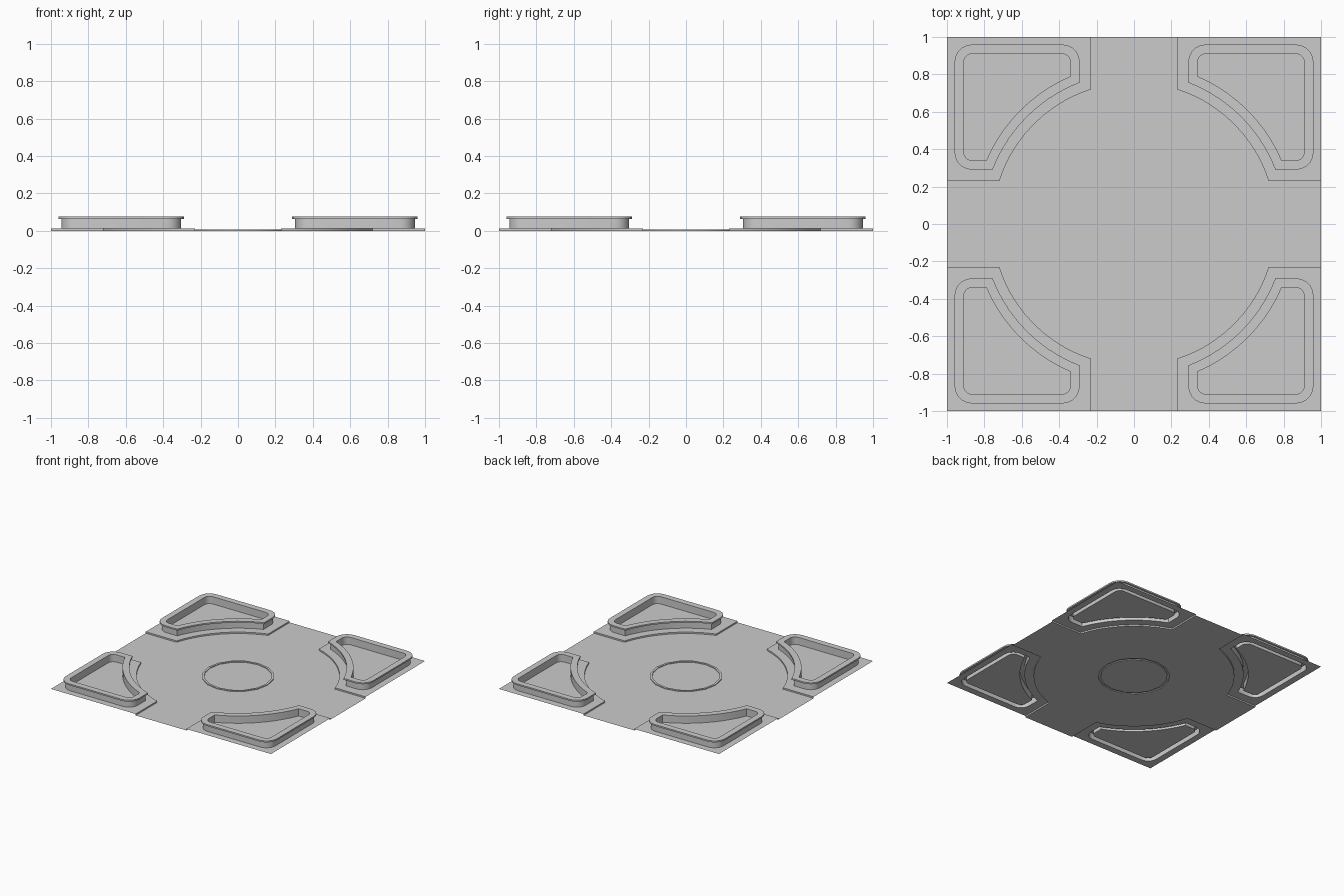
import bpy, bmesh
from math import sin, cos, pi, sqrt, asin, radians

if "Cube" in bpy.data.objects:
    bpy.data.objects.remove(bpy.data.objects["Cube"])

CURB_Z, RIM_LOW, RIM_TOP, BED_Z, DISC_Z = 0.012, 0.064, 0.076, 0.016, 0.006
ROAD, CURB_R = 0.23, 0.756


def arc(cx, cy, r, a0, a1, n):
    return [(cx + r * cos(a0 + (a1 - a0) * i / n), cy + r * sin(a0 + (a1 - a0) * i / n))
            for i in range(n + 1)]


def planter_outline(d):
    """Rounded corner-bed outline, inset by d, counter-clockwise."""
    hi, lo, r, big = 0.96 - d, 0.29 + d, 0.095 - d, 0.81 + d
    a = asin(lo / big)
    pts = arc(hi - r, lo + r, r, -pi / 2, 0, 5)
    pts += arc(hi - r, hi - r, r, 0, pi / 2, 5)
    pts += arc(lo + r, hi - r, r, pi / 2, pi, 5)
    return pts + arc(0, 0, big, pi / 2 - a, a, 10)


def curb_path():
    a = asin(ROAD / CURB_R)
    return [(ROAD, 1)] + arc(0, 0, CURB_R, pi / 2 - a, a, 10) + [(1, ROAD)]


def loop(bm, pts, z):
    return [bm.verts.new((x, y, z)) for x, y in pts]


def bridge(bm, a, b, closed=True):
    n = len(a)
    for i in range(n if closed else n - 1):
        j = (i + 1) % n
        bm.faces.new((a[i], a[j], b[j], b[i]))


def fill(bm, *loops):
    edges = []
    for vs in loops:
        for i in range(len(vs)):
            pair = (vs[i], vs[(i + 1) % len(vs)])
            edges.append(bm.edges.get(pair) or bm.edges.new(pair))
    res = bmesh.ops.triangle_fill(bm, edges=edges, use_beauty=True, normal=(0, 0, 1))
    for f in res["geom"]:
        if isinstance(f, bmesh.types.BMFace):
            f.normal_update()
            if f.normal.z < 0:
                f.normal_flip()


def finish(bm, name, mirror=False):
    me = bpy.data.meshes.new(name)
    bm.to_mesh(me)
    bm.free()
    ob = bpy.data.objects.new(name, me)
    bpy.context.collection.objects.link(ob)
    if mirror:
        m = ob.modifiers.new("four_corners", 'MIRROR')
        m.use_axis = (True, True, False)
        m.use_mirror_merge = False
    bpy.ops.object.select_all(action='DESELECT')
    ob.select_set(True)
    bpy.context.view_layer.objects.active = ob
    bpy.ops.object.shade_smooth_by_angle(angle=radians(30))
    return ob


# Cross-shaped road surface with a round opening
path = curb_path()
outline = []
for sx, sy in ((1, 1), (-1, 1), (-1, -1), (1, -1)):
    part = [(x * sx, y * sy) for x, y in path]
    outline += part[::-1] if sx * sy > 0 else part
ring = arc(0, 0, 0.27, 0, 2 * pi, 16)[:-1]
bm = bmesh.new()
fill(bm, loop(bm, outline, 0), loop(bm, ring, 0))
finish(bm, "road")

# Slightly raised centre ring around a flat disc
bm = bmesh.new()
inner = arc(0, 0, 0.253, 0, 2 * pi, 16)[:-1]
rings = [loop(bm, ring, 0), loop(bm, ring, DISC_Z), loop(bm, inner, DISC_Z), loop(bm, inner, 0)]
for a, b in zip(rings, rings[1:]):
    bridge(bm, a, b)
bm.faces.new(rings[-1])
finish(bm, "centre_disc")

# Raised corner pavement with its curb, open under the planter
bm = bmesh.new()
low, high = loop(bm, path, 0), loop(bm, path, CURB_Z)
bridge(bm, low, high, closed=False)
corner = bm.verts.new((1, 1, CURB_Z))
fill(bm, high + [corner], loop(bm, planter_outline(0.015), CURB_Z))
finish(bm, "corner_pavement", mirror=True)

# Planter: outer wall, overhanging rim, inner wall and bed
bm = bmesh.new()
profile = ((0.015, CURB_Z), (0.015, RIM_LOW), (0, RIM_LOW), (0, RIM_TOP),
           (0.05, RIM_TOP), (0.05, BED_Z))
loops = [loop(bm, planter_outline(d), z) for d, z in profile]
for a, b in zip(loops, loops[1:]):
    bridge(bm, a, b)
fill(bm, loops[-1])
finish(bm, "planter", mirror=True)
